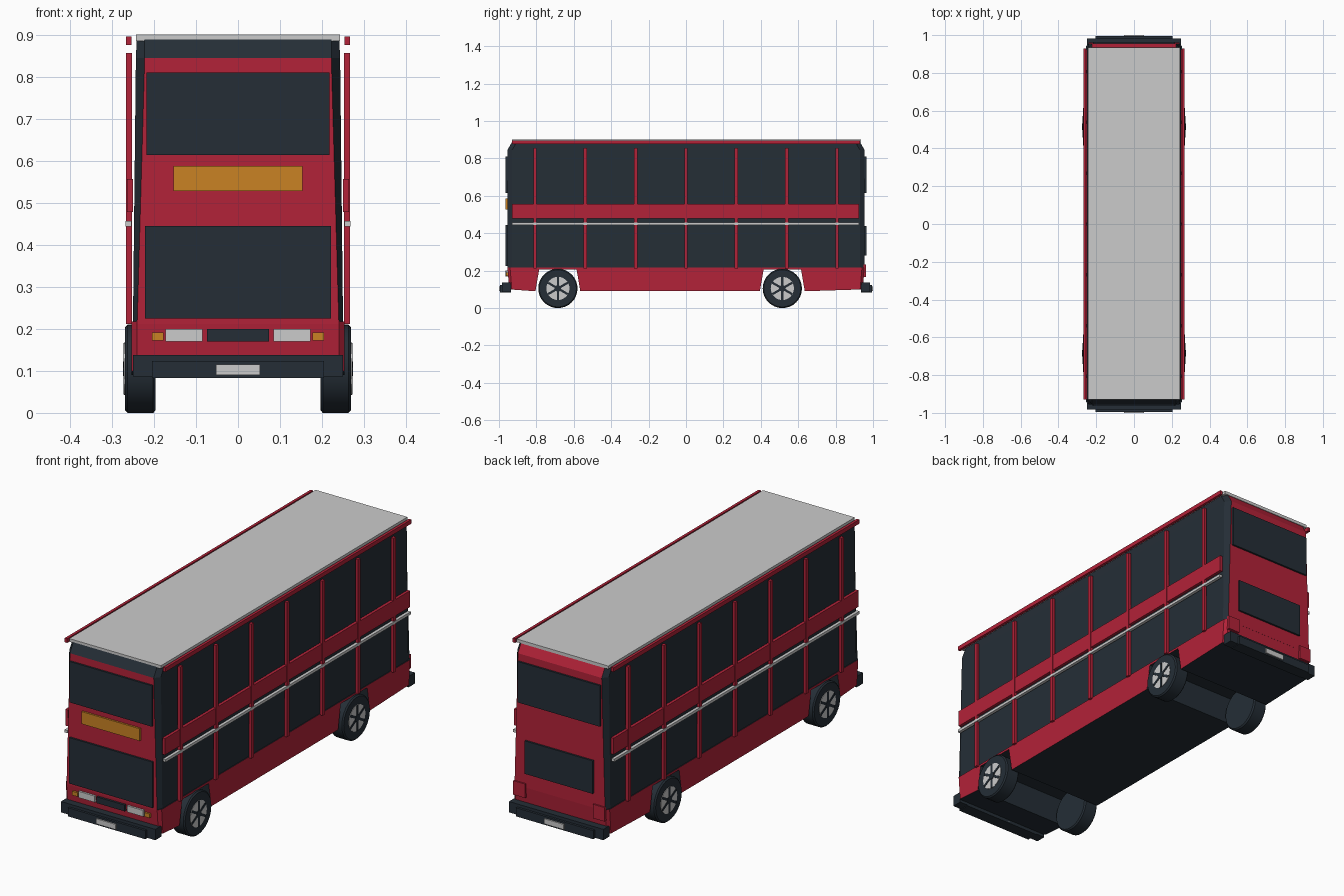
import bpy, bmesh, math
from mathutils import Matrix

cube = bpy.data.objects.get("Cube")
if cube:
    bpy.data.objects.remove(cube, do_unlink=True)


def material(name, r, g, b):
    m = bpy.data.materials.new(name)
    m.use_nodes = True
    m.diffuse_color = (r, g, b, 1)
    m.node_tree.nodes["Principled BSDF"].inputs["Base Color"].default_value = (r, g, b, 1)
    return m


RED = material("bus red", 0.45, 0.016, 0.04)
DARK = material("dark glass", 0.018, 0.027, 0.037)
GREY = material("light grey", 0.6, 0.6, 0.6)
AMBER = material("amber", 0.59, 0.225, 0.017)


def finish(bm, name, *mats):
    mesh = bpy.data.meshes.new(name)
    bm.to_mesh(mesh)
    bm.free()
    ob = bpy.data.objects.new(name, mesh)
    for m in mats:
        mesh.materials.append(m)
    bpy.context.collection.objects.link(ob)
    return ob


def box(name, mat, xs, ys, zs):
    bm = bmesh.new()
    bmesh.ops.create_cube(bm, size=1)
    for v in bm.verts:
        for i, (a, b) in enumerate((xs, ys, zs)):
            v.co[i] = (a + b) / 2 + v.co[i] * (b - a)
    return finish(bm, name, mat)


def disc(name, mat, radius, xs, y, z, bevel=0):
    bm = bmesh.new()
    bmesh.ops.create_cone(bm, cap_ends=True, segments=32, radius1=radius,
                          radius2=radius, depth=abs(xs[1] - xs[0]))
    if bevel:
        rims = [e for e in bm.edges if abs(e.verts[0].co.z - e.verts[1].co.z) < 1e-5]
        bmesh.ops.bevel(bm, geom=rims, offset=bevel, segments=1, affect='EDGES')
    bm.transform(Matrix.Translation((sum(xs) / 2, y, z)) @ Matrix.Rotation(math.pi / 2, 4, 'Y'))
    ob = finish(bm, name, mat)
    bpy.ops.object.select_all(action='DESELECT')
    ob.select_set(True)
    bpy.context.view_layer.objects.active = ob
    bpy.ops.object.shade_smooth_by_angle(angle=math.radians(30))
    return ob


# Upper body: tapered shell with cut corners, red ends and glass sides
bm = bmesh.new()
rings = []
for z, side, end, length in ((0.212, 0.25, 0.24, 0.955), (0.845, 0.243, 0.222, 0.955),
                             (0.888, 0.241, 0.222, 0.93)):
    quarter = [(side, length - 0.025), (end, length)]
    outline = (quarter + [(-x, y) for x, y in reversed(quarter)]
               + [(-x, -y) for x, y in quarter] + [(x, -y) for x, y in reversed(quarter)])
    rings.append([bm.verts.new((x, y, z)) for x, y in outline])
for low, high in zip(rings, rings[1:]):
    for i in range(8):
        j = (i + 1) % 8
        bm.faces.new((low[i], low[j], high[j], high[i]))
bm.faces.new(rings[0][::-1])
bm.faces.new(rings[-1])
bmesh.ops.recalc_face_normals(bm, faces=bm.faces)
for f in bm.faces:
    n = f.normal
    f.material_index = 0 if n.y < -0.9 or (n.y > 0.6 and abs(n.x) < 0.3) else 1
finish(bm, "upper_body", RED, DARK)

# Skirt: side profile with wheel arches, extruded across the bus
AXLES = (-0.685, 0.515)
profile = [(-0.955, 0.218), (-0.945, 0.1)]
for y in AXLES:
    profile += [(y - 0.12, 0.09), (y - 0.1, 0.207), (y + 0.1, 0.207), (y + 0.12, 0.09)]
profile += [(0.945, 0.1), (0.955, 0.218)]
bm = bmesh.new()
face = bm.faces.new([bm.verts.new((-0.254, y, z)) for y, z in profile])
new = bmesh.ops.extrude_face_region(bm, geom=[face])["geom"]
for v in new:
    if isinstance(v, bmesh.types.BMVert):
        v.co.x = 0.254
corners = [e for e in bm.edges if all(abs(v.co.y) > 0.94 for v in e.verts)
           and abs(e.verts[0].co.z - e.verts[1].co.z) > 0.05]
bmesh.ops.bevel(bm, geom=corners, offset=0.014, segments=1, affect='EDGES')
bmesh.ops.recalc_face_normals(bm, faces=bm.faces)
for f in bm.faces:
    inside = abs(f.normal.x) < 0.1 and abs(f.calc_center_median().y) < 0.9
    f.material_index = 1 if inside or f.normal.z < -0.5 else 0
finish(bm, "skirt", RED, DARK)

# Roof
box("roof", GREY, (-0.243, 0.243), (-0.93, 0.935), (0.885, 0.9))

# Side trim and pillars
for s, side in ((1, "left"), (-1, "right")):
    def trim(name, mat, a, b, ys, zs):
        box(f"{side}_{name}", mat, sorted((s * a, s * b)), ys, zs)
    trim("roof_rail", RED, 0.254, 0.267, (-0.93, 0.93), (0.876, 0.896))
    trim("middle_band", RED, 0.25, 0.264, (-0.93, 0.925), (0.478, 0.556))
    trim("trim_strip", GREY, 0.253, 0.268, (-0.93, 0.925), (0.444, 0.457))
    for i in range(7):
        y = (i - 3) * 0.269
        trim(f"pillar_{i + 1}", RED, 0.252, 0.266, (y - 0.009, y + 0.009), (0.212, 0.856))

    # Front lamps and rear lamps
    trim("headlamp", GREY, 0.085, 0.172, (-0.963, -0.95), (0.17, 0.2))
    trim("indicator", AMBER, 0.177, 0.205, (-0.962, -0.95), (0.172, 0.191))
    trim("tail_lamp", RED, 0.18, 0.242, (0.94, 0.962), (0.165, 0.232))

    # Wheels
    for y, end in zip(AXLES, ("front", "rear")):
        name = f"{end}_{side}"
        disc(name + "_tyre", DARK, 0.105, (s * 0.196, s * 0.269), y, 0.105, 0.006)
        disc(name + "_rim", GREY, 0.062, (s * 0.25, s * 0.271), y, 0.105)
        disc(name + "_hub", DARK, 0.017, (s * 0.26, s * 0.274), y, 0.105)
        for k in range(3):
            spoke = box(f"{name}_spoke_{k + 1}", DARK, (-0.004, 0.004),
                        (-0.006, 0.006), (-0.061, 0.061))
            spoke.location = (s * 0.269, y, 0.105)
            spoke.rotation_euler.x = k * math.pi / 3

# Front windows, destination board and grille
front = (-0.964, -0.95)
box("front_upper_window", DARK, (-0.218, 0.218), front, (0.614, 0.81))
box("front_lower_window", DARK, (-0.221, 0.221), front, (0.225, 0.445))
box("destination_board", AMBER, (-0.154, 0.154), front, (0.528, 0.587))
box("grille", DARK, (-0.074, 0.074), front, (0.17, 0.2))

# Rear windows
rear = (0.95, 0.964)
box("rear_upper_window", DARK, (-0.218, 0.218), rear, (0.614, 0.81))
box("rear_lower_window", DARK, (-0.18, 0.18), rear, (0.282, 0.44))

# Bumpers and blank plates at both ends
for s, end in ((-1, "front"), (1, "rear")):
    for name, mat, half, y, zs in (("bumper", DARK, 0.25, 0.983, (0.086, 0.138)),
                                   ("bumper_step", DARK, 0.205, 0.994, (0.083, 0.124)),
                                   ("plate", GREY, 0.052, 1.0, (0.09, 0.115))):
        box(f"{end}_{name}", mat, (-half, half), sorted((s * 0.935, s * y)), zs)
